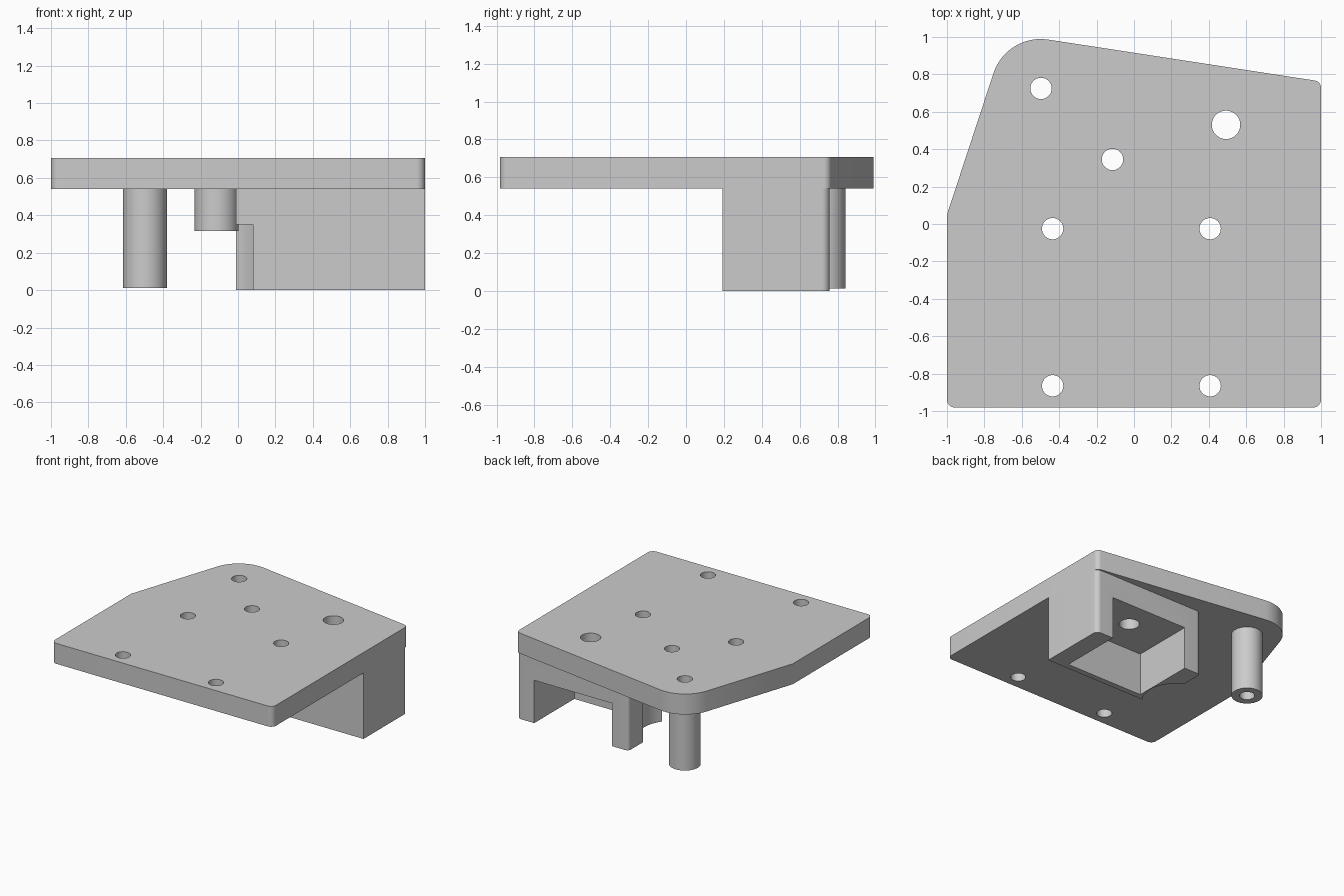
import bpy, bmesh, math
from mathutils import Vector

cube = bpy.data.objects.get("Cube")
if cube:
    bpy.data.objects.remove(cube, do_unlink=True)

grey = bpy.data.materials.new("plain_grey")
grey.use_nodes = True
colour = (0.6, 0.6, 0.6, 1)
grey.diffuse_color = colour
grey.node_tree.nodes["Principled BSDF"].inputs["Base Color"].default_value = colour

PLATE_LOW, PLATE_HIGH = 0.54, 0.707
POCKET_TOP = 0.35
POST, BOSS = (-0.497, 0.725), (-0.115, 0.345)


def rounded(corners):
    """Counter-clockwise outline from (x, y, fillet radius) corners."""
    outline = []
    for i, (x, y, r) in enumerate(corners):
        p = Vector((x, y))
        a = (Vector(corners[i - 1][:2]) - p).normalized()
        b = (Vector(corners[(i + 1) % len(corners)][:2]) - p).normalized()
        if r == 0:
            outline.append(p)
            continue
        half = a.angle(b) / 2
        centre = p + (a + b).normalized() * r / math.sin(half)
        start = (p + a * r / math.tan(half) - centre).normalized()
        end = (p + b * r / math.tan(half) - centre).normalized()
        steps = 12
        for k in range(steps + 1):
            outline.append(centre + start.slerp(end, k / steps) * r)
    return outline


def circle(centre, r, n=48):
    return [Vector((centre[0] + r * math.cos(2 * math.pi * k / n),
                    centre[1] + r * math.sin(2 * math.pi * k / n))) for k in range(n)]


def rect(x0, x1, y0, y1):
    return [Vector(p) for p in ((x0, y0), (x1, y0), (x1, y1), (x0, y1))]


def prism(name, outline, low, high):
    bm = bmesh.new()
    face = bm.faces.new([bm.verts.new((p.x, p.y, low)) for p in outline])
    top = bmesh.ops.extrude_face_region(bm, geom=[face])["geom"]
    bmesh.ops.translate(bm, vec=(0, 0, high - low),
                        verts=[g for g in top if isinstance(g, bmesh.types.BMVert)])
    bmesh.ops.recalc_face_normals(bm, faces=bm.faces[:])
    mesh = bpy.data.meshes.new(name)
    bm.to_mesh(mesh)
    bm.free()
    mesh.materials.append(grey)
    obj = bpy.data.objects.new(name, mesh)
    bpy.context.collection.objects.link(obj)
    return obj


def cut(obj, outline, low, high):
    """Subtract a prism and discard the cutter."""
    cutter = prism("cutter", outline, low, high)
    cutter.hide_render = True
    mod = obj.modifiers.new("cut", "BOOLEAN")
    mod.operation, mod.solver, mod.object = "DIFFERENCE", "EXACT", cutter
    bpy.context.view_layer.objects.active = obj
    bpy.ops.object.modifier_apply(modifier=mod.name)
    bpy.data.objects.remove(cutter, do_unlink=True)


# Mounting plate with one large rounded corner
plate = prism("mounting_plate", rounded([
    (-1, -0.982, 0.045), (1, -0.982, 0.045), (1, 0.762, 0.04),
    (-0.681, 1.02, 0.265), (-1, 0.05, 0)]), PLATE_LOW, PLATE_HIGH)

# Support block below the plate
block = prism("support_block", rounded([
    (-0.01, 0.193, 0), (1, 0.193, 0), (1, 0.758, 0.04), (-0.01, 0.758, 0.03)]),
    0, PLATE_LOW)

# Pocket open to the bottom and back, and the round clearance about the boss
cut(block, rect(0.14, 0.842, 0.24, 0.9), -0.1, POCKET_TOP)
cut(block, circle(BOSS, 0.248, 96), -0.1, POCKET_TOP)

# Long post and short boss
post = prism("long_post", circle(POST, 0.117), 0.012, PLATE_LOW)
boss = prism("short_boss", circle(BOSS, 0.117), 0.315, PLATE_LOW)

# Through holes
small, large, bore = 0.057, 0.076, (0.492, 0.53)
for x in (-0.435, 0.407):
    for y in (-0.865, -0.025):
        cut(plate, circle((x, y), small), -0.1, 1)
for spot, radius, part in ((POST, small, post), (BOSS, small, boss), (bore, large, block)):
    cut(plate, circle(spot, radius), -0.1, 1)
    cut(part, circle(spot, radius), -0.1, 1)

# Smooth the rounded walls, keep the edges sharp
bpy.ops.object.select_all(action="DESELECT")
for obj in (plate, block, post, boss):
    obj.select_set(True)
bpy.context.view_layer.objects.active = plate
bpy.ops.object.shade_smooth_by_angle(angle=math.radians(30))
